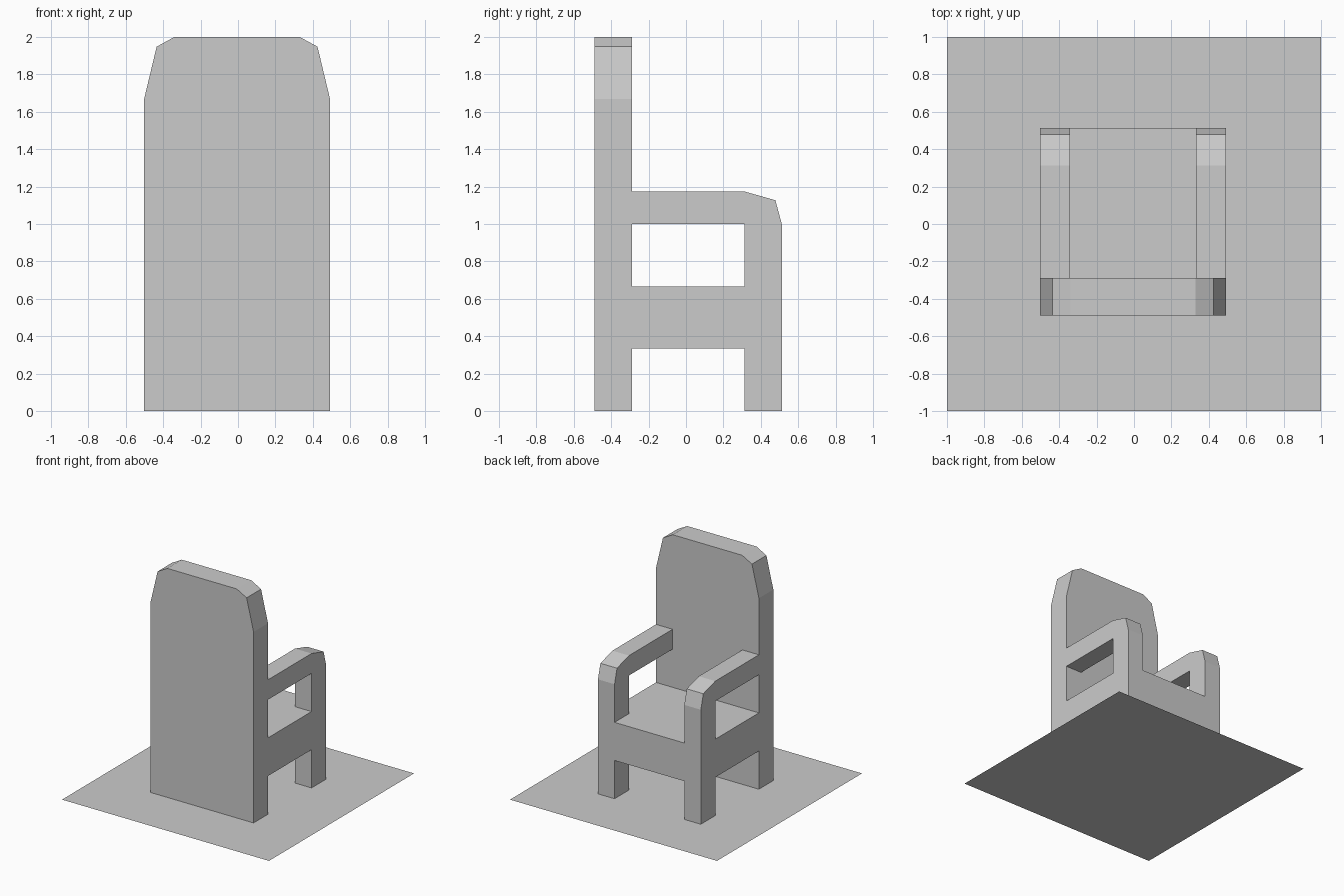
import bpy
import bmesh
from mathutils import Vector

if "Cube" in bpy.data.objects:
    bpy.data.objects.remove(bpy.data.objects["Cube"])

CENTRE_X = -0.005          # the chair sits slightly off the floor's centre
HALF_W = 0.497             # half width of the chair
INNER = 0.337              # inner face of arms and legs
BACK_Y, SEAT_Y, POST_Y, FRONT_Y = -0.488, -0.289, 0.312, 0.512
SEAT_BOTTOM, SEAT_TOP = 0.334, 0.667


def prism(name, profile, axis, lo, hi, mirror=False):
    """Extrude a 2D profile (x,z) along y or (y,z) along x."""
    bm = bmesh.new()
    place = (lambda a, b: (a, lo, b)) if axis == 'Y' else (lambda a, b: (lo, a, b))
    face = bm.faces.new([bm.verts.new(place(a, b)) for a, b in profile])
    ext = bmesh.ops.extrude_face_region(bm, geom=[face], use_keep_orig=True)
    step = Vector((0, hi - lo, 0)) if axis == 'Y' else Vector((hi - lo, 0, 0))
    verts = [g for g in ext['geom'] if isinstance(g, bmesh.types.BMVert)]
    bmesh.ops.translate(bm, verts=verts, vec=step)
    bmesh.ops.recalc_face_normals(bm, faces=bm.faces)
    mesh = bpy.data.meshes.new(name)
    bm.to_mesh(mesh)
    bm.free()
    obj = bpy.data.objects.new(name, mesh)
    obj.location.x = CENTRE_X
    bpy.context.collection.objects.link(obj)
    if mirror:
        obj.modifiers.new("Mirror", 'MIRROR').use_axis[0] = True
    return obj


def rect(a0, a1, b0, b1):
    return [(a0, b0), (a1, b0), (a1, b1), (a0, b1)]


# Floor sheet
bpy.ops.mesh.primitive_plane_add(size=2)
bpy.context.object.name = "floor"

# Tall backrest slab reaching the floor, with faceted top corners
half = [(HALF_W, 0), (HALF_W, 1.668), (0.43, 1.948), (0.335, 2.0)]
prism("backrest", half + [(-x, z) for x, z in reversed(half)], 'Y', BACK_Y, SEAT_Y)

# Thick seat block
prism("seat", rect(SEAT_Y, FRONT_Y, SEAT_BOTTOM, SEAT_TOP), 'X', -HALF_W, HALF_W)

# Pair of legs under the open end of the seat
prism("leg", rect(POST_Y, FRONT_Y, 0, SEAT_BOTTOM), 'X', INNER, HALF_W, mirror=True)

# Pair of armrests bending down into their posts
arm = [(SEAT_Y, 1.0), (POST_Y, 1.0), (POST_Y, SEAT_TOP), (FRONT_Y, SEAT_TOP),
       (FRONT_Y, 1.0), (0.478, 1.127), (POST_Y, 1.174), (SEAT_Y, 1.174)]
prism("armrest", arm, 'X', INNER, HALF_W, mirror=True)
